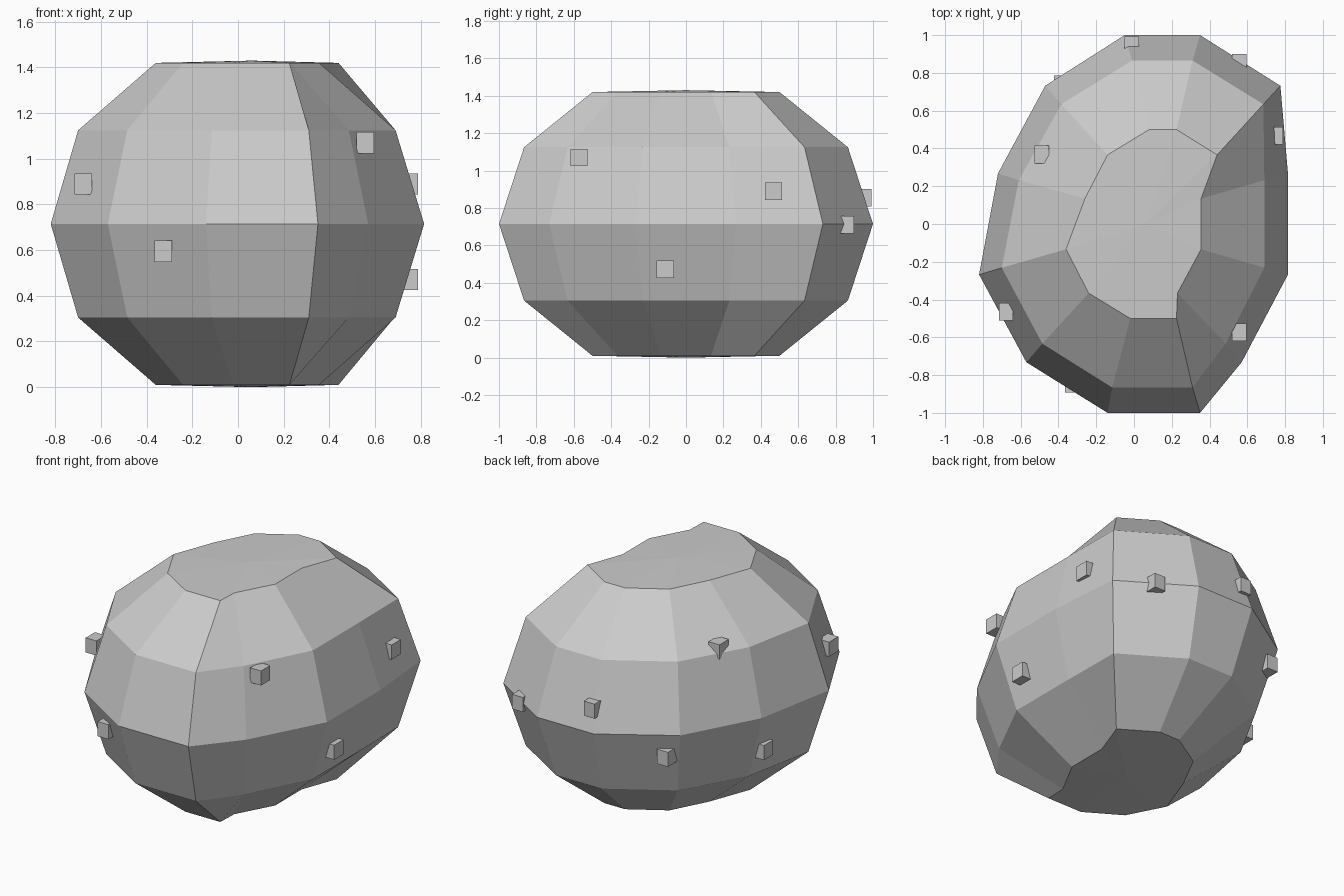
import bpy, bmesh, math

if "Cube" in bpy.data.objects:
    bpy.data.objects.remove(bpy.data.objects["Cube"])

# Lopsided low-poly boulder: 12 sides, mirrored above and below the equator
N = 12
MID_Z = 0.715
equator = [.815, .775, .35, -.05, -.47, -.72, -.82, -.57, -.14, .35, .57, .815]
middle = [.69, .685, .31, -.01, -.385, -.61, -.70, -.485, -.115, .31, .485, .69]
cap = [.355, .44, .225, .08, -.14, -.26, -.36, -.24, -.02, .225, .23, .355]
rings = [(cap, .5, -.705), (middle, .866, -.41), (equator, 1, 0),
         (middle, .866, .41), (cap, .5, .705)]

bm = bmesh.new()
loops = []
for xs, r, dz in rings:
    loops.append([bm.verts.new((x, 1.035 * r * math.sin(math.radians(15 + 30 * i)), MID_Z + dz))
                  for i, x in enumerate(xs)])
bottom = bm.verts.new((.06, 0, 0))
top = bm.verts.new((.06, 0, 2 * MID_Z))
for i in range(N):
    j = (i + 1) % N
    for a, b in zip(loops, loops[1:]):
        bm.faces.new((a[i], a[j], b[j], b[i]))
    bm.faces.new((bottom, loops[0][j], loops[0][i]))
    bm.faces.new((top, loops[-1][i], loops[-1][j]))
bmesh.ops.recalc_face_normals(bm, faces=bm.faces)
mesh = bpy.data.meshes.new("boulder_body")
bm.to_mesh(mesh)
bm.free()
bpy.context.collection.objects.link(bpy.data.objects.new("boulder_body", mesh))

# Small axis-aligned studs half sunk into the surface
studs = [(-.678, -.465, .89), (-.327, -.845, .595), (.557, -.572, 1.07), (.75, .468, .89),
         (.75, -.11, .472), (.558, .853, .71), (-.012, .945, .855), (-.488, .368, 1.14),
         (-.385, .74, .57), (-.67, .18, .475)]
for k, p in enumerate(studs):
    bpy.ops.mesh.primitive_cube_add(size=1, location=p)
    ob = bpy.context.object
    ob.name = f"stud_{k + 1}"
    ob.scale = (.076, .093, .093)
